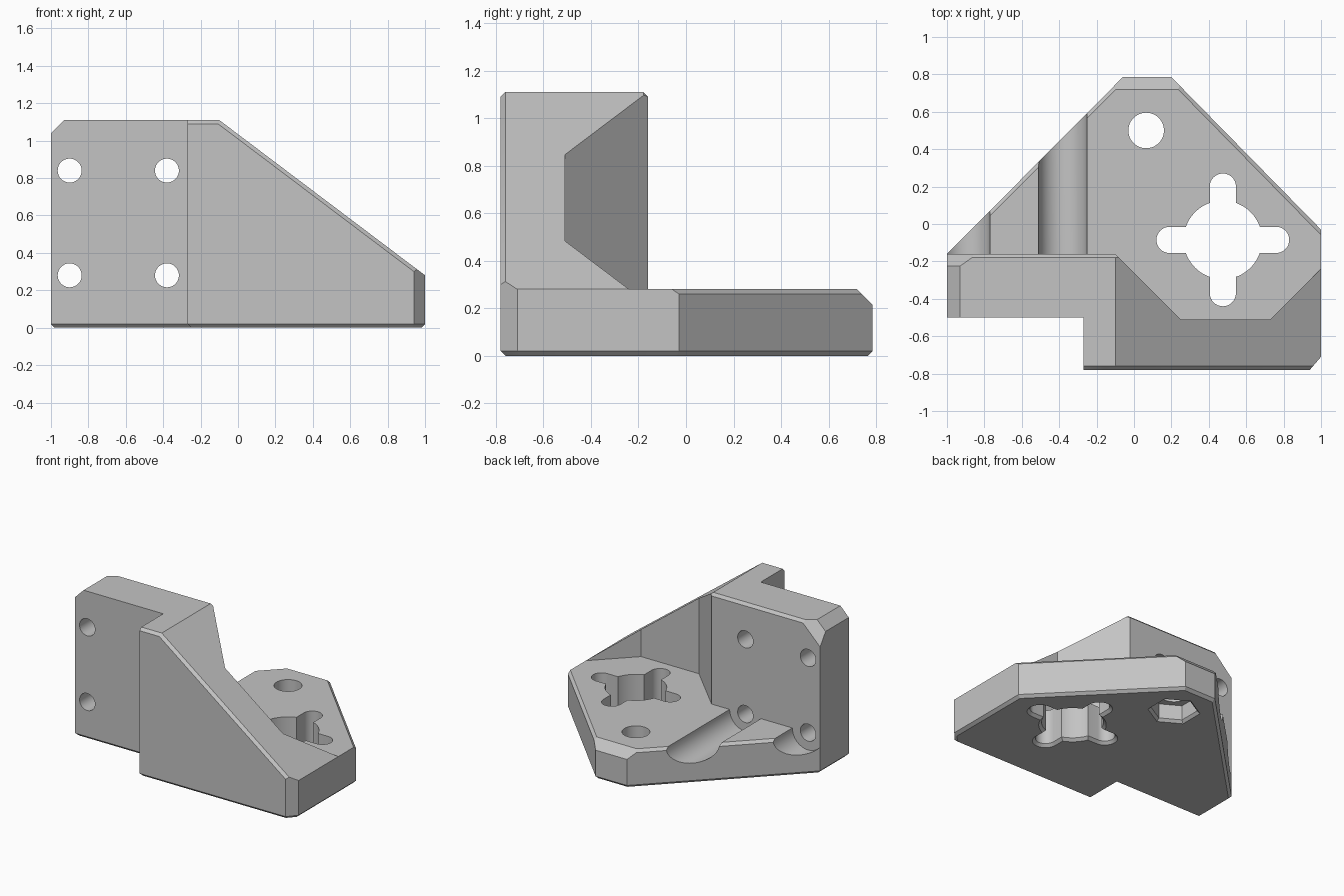
import bpy
import bmesh
from math import cos, sin, pi, radians
from mathutils import Vector, Matrix

cube = bpy.data.objects.get("Cube")
if cube:
    bpy.data.objects.remove(cube, do_unlink=True)

grey = bpy.data.materials.new("plain grey")
grey.use_nodes = True
colour = (0.55, 0.55, 0.55, 1)
grey.diffuse_color = colour
grey.node_tree.nodes["Principled BSDF"].inputs["Base Color"].default_value = colour

BASE_TOP, TOP, CHAMFER = 0.28, 1.11, 0.02


def prism(outline, low, high, low_outline=None):
    """Solid between two matching outlines at two heights."""
    bm = bmesh.new()
    a = [bm.verts.new((x, y, low)) for x, y in (low_outline or outline)]
    b = [bm.verts.new((x, y, high)) for x, y in outline]
    bm.faces.new(a[::-1])
    bm.faces.new(b)
    n = len(a)
    for i in range(n):
        j = (i + 1) % n
        bm.faces.new((a[i], a[j], b[j], b[i]))
    bmesh.ops.recalc_face_normals(bm, faces=bm.faces)
    return bm


def slice_off(bm, point, normal):
    """Remove everything beyond a plane and close the cut."""
    geom = bm.verts[:] + bm.edges[:] + bm.faces[:]
    cut = bmesh.ops.bisect_plane(bm, geom=geom, plane_co=point, dist=1e-5,
                                 plane_no=Vector(normal).normalized(), clear_outer=True)
    edges = [e for e in cut["geom_cut"]
             if isinstance(e, bmesh.types.BMEdge) and e.is_boundary]
    bmesh.ops.holes_fill(bm, edges=edges, sides=0)
    bmesh.ops.recalc_face_normals(bm, faces=bm.faces)


def chamfer(bm, rule):
    edges = [e for e in bm.edges if rule(e.verts[0].co, e.verts[1].co)]
    bmesh.ops.bevel(bm, geom=edges, offset=CHAMFER, segments=1,
                    affect='EDGES', clamp_overlap=True)


def make(name, bm):
    mesh = bpy.data.meshes.new(name)
    bm.to_mesh(mesh)
    bm.free()
    obj = bpy.data.objects.new(name, mesh)
    obj.data.materials.append(grey)
    bpy.context.collection.objects.link(obj)
    return obj


def combine(target, other, operation):
    mod = target.modifiers.new("combine", 'BOOLEAN')
    mod.object, mod.operation, mod.solver = other, operation, 'EXACT'
    bpy.context.view_layer.objects.active = target
    bpy.ops.object.modifier_apply(modifier=mod.name)
    bpy.data.objects.remove(other, do_unlink=True)


def ring(x, y, r, sides=48, turn=0.0):
    return [(x + r * cos(turn + 2 * pi * i / sides),
             y + r * sin(turn + 2 * pi * i / sides)) for i in range(sides)]


def slot(x, y, reach, r, upright):
    """Round-ended slot outline."""
    pts = []
    for side in (1, -1):
        for i in range(17):
            a = -pi / 2 + pi * i / 16
            u, v = side * (reach + r * cos(a)), side * r * sin(a)
            pts.append((x - v, y + u) if upright else (x + u, y + v))
    return pts


def cut_y(target, x, z, r, start, end):
    """Cut a round hole running front to back."""
    bm = prism(ring(x, -z, r), start, end)
    bm.transform(Matrix.Rotation(radians(-90), 4, 'X'))
    combine(target, make("cutter", bm), 'DIFFERENCE')


# Base plate with chamfered rim and a sliced back tip
plate_outline = [(-1, -0.5), (-0.27, -0.5), (-0.27, -0.78), (0.94, -0.78), (1, -0.71),
                 (1, -0.03), (0.2, 0.785), (-0.06, 0.785), (-1, -0.16)]
bm = prism(plate_outline, 0, BASE_TOP)
slice_off(bm, (0, 0.72, BASE_TOP), (0, 1, 1))
chamfer(bm, lambda a, b: max(a.z, b.z) < 0.001)
chamfer(bm, lambda a, b: min(a.z, b.z) > BASE_TOP - 0.001 and 0 < a.y + b.y < 1.4)
bracket = make("angle_bracket", bm)

# Screwdriver grooves across the plate behind the lower screw holes
for x in (-0.9, -0.38):
    cut_y(bracket, x, BASE_TOP, 0.13, -0.2, 1)

# Upright wall with a sloping gusset
wall_outline = [(-1, -0.5), (-0.27, -0.5), (-0.27, -0.78), (0.94, -0.78), (1, -0.71),
                (1, -0.24), (0.73, -0.51), (0.25, -0.51), (-0.1, -0.16), (-1, -0.16)]
bm = prism(wall_outline, 0.1, TOP)
slice_off(bm, (-0.1, 0, TOP), (TOP - BASE_TOP, 0, 1.1))
slice_off(bm, (-0.93, 0, TOP), (-1, 0, 1))


def is_top_rim(a, b):
    if min(a.z, b.z) < BASE_TOP - 0.01 or abs(a.x - b.x) < 0.1:
        return False
    front = max(a.y, b.y) < -0.77
    back = min(a.y, b.y) > -0.17 and min(a.z, b.z) > TOP - 0.01
    gusset = abs(a.y - b.y) < 0.01 and -0.52 < a.y < -0.505 and a.x + b.x > 0.5
    return front or back or gusset


chamfer(bm, is_top_rim)
slice_off(bm, (-0.965, -0.225, 1.075), (-0.707, 1, 0.707))
combine(bracket, make("wall", bm), 'UNION')

# Four screw holes through the wall
for x in (-0.9, -0.38):
    for z in (BASE_TOP, 0.84):
        cut_y(bracket, x, z, 0.064, -0.7, 0 if z > 0.5 else -0.1)

# Cross-shaped opening: round centre and two slots, flared underneath
cx, cy = 0.475, -0.085


def cross_parts(grow):
    return [ring(cx, cy, 0.21 + grow),
            slot(cx, cy, 0.285, 0.07 + grow, True),
            slot(cx, cy, 0.285, 0.07 + grow, False)]


for plain, wide in zip(cross_parts(0), cross_parts(0.04)):
    combine(bracket, make("cutter", prism(plain, -0.1, 0.4)), 'DIFFERENCE')
    combine(bracket, make("cutter", prism(plain, -0.02, 0.02, wide)), 'DIFFERENCE')

# Bolt hole with a flared hexagonal nut pocket underneath
hx, hy = 0.065, 0.5
combine(bracket, make("cutter", prism(ring(hx, hy, 0.095), -0.1, 0.4)), 'DIFFERENCE')
nut = ring(hx, hy, 0.16, 6, pi / 6)
combine(bracket, make("cutter", prism(nut, -0.1, 0.13)), 'DIFFERENCE')
combine(bracket, make("cutter", prism(nut, -0.02, 0.02, ring(hx, hy, 0.2, 6, pi / 6))),
        'DIFFERENCE')

# Smooth the round holes, keep the edges crisp
bpy.ops.object.select_all(action='DESELECT')
bracket.select_set(True)
bpy.context.view_layer.objects.active = bracket
bpy.ops.object.shade_smooth_by_angle(angle=radians(30))
